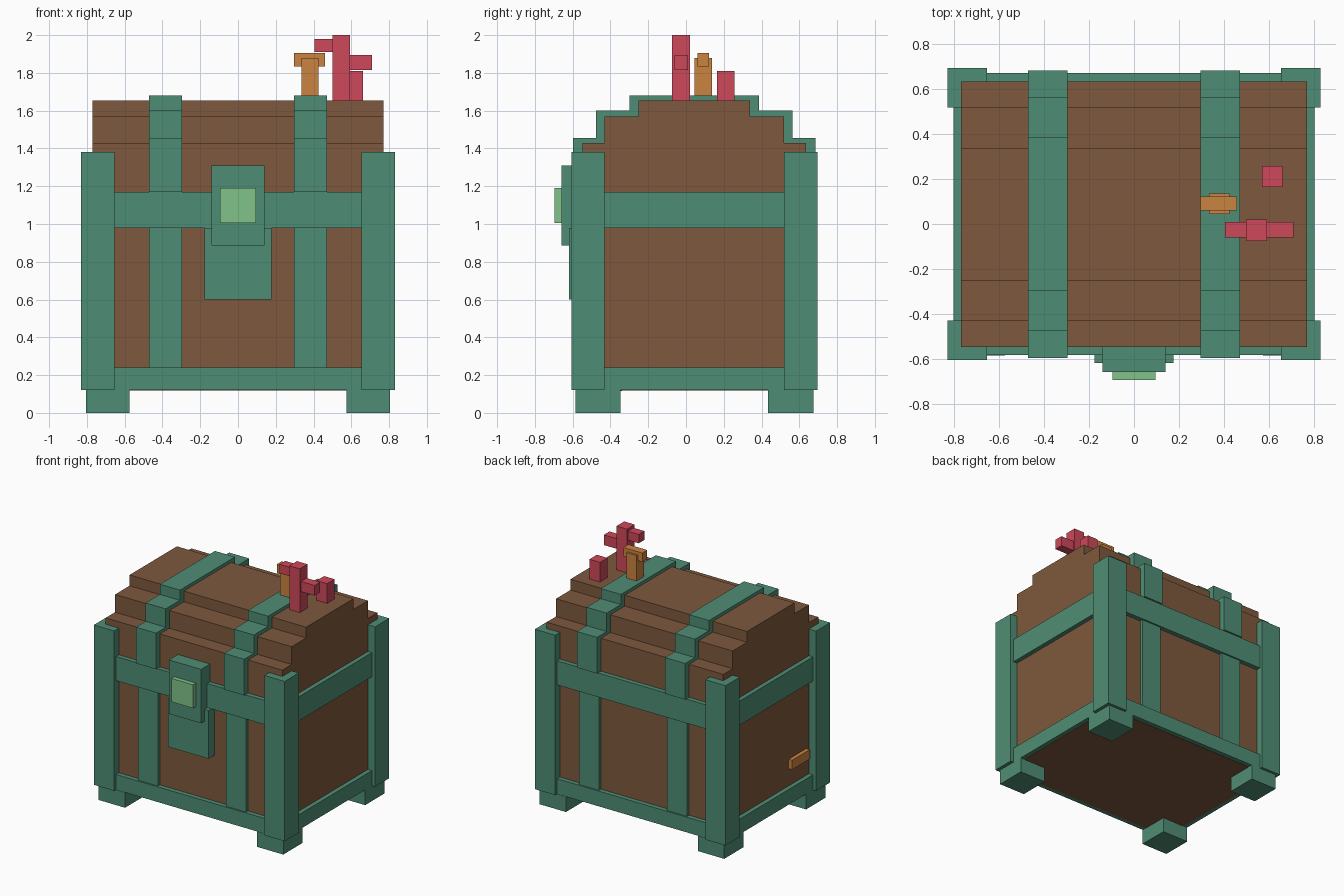
import bpy
import bmesh

cube = bpy.data.objects.get("Cube")
if cube:
    bpy.data.objects.remove(cube, do_unlink=True)

MID = 0.044  # front-to-back centre of the chest


def make_material(name, rgb):
    linear = [((c / 255 + 0.055) / 1.055) ** 2.4 for c in rgb] + [1.0]
    mat = bpy.data.materials.new(name)
    mat.use_nodes = True
    mat.diffuse_color = linear
    mat.node_tree.nodes["Principled BSDF"].inputs["Base Color"].default_value = linear
    return mat


wood = make_material("brown wood", (126, 89, 61))
metal = make_material("green metal", (79, 141, 117))
latch = make_material("pale green latch", (129, 194, 139))
orange = make_material("orange coral", (203, 131, 64))
pink = make_material("pink coral", (206, 72, 90))


def finish(name, bm, mat):
    bmesh.ops.recalc_face_normals(bm, faces=bm.faces)
    mesh = bpy.data.meshes.new(name)
    bm.to_mesh(mesh)
    bm.free()
    mesh.materials.append(mat)
    obj = bpy.data.objects.new(name, mesh)
    bpy.context.collection.objects.link(obj)
    return obj


def box(name, mat, xs, ys, zs):
    bm = bmesh.new()
    bmesh.ops.create_cube(bm, size=1)
    for v in bm.verts:
        v.co = [r[0] if c < 0 else r[1] for c, r in zip(v.co, (xs, ys, zs))]
    return finish(name, bm, mat)


def stepped_prism(name, mat, xs, bottom, steps):
    """Stepped section, symmetric front to back; steps are (half depth, top)."""
    side, z = [], bottom
    for half, top in steps:
        side += [(half, z), (half, top)]
        z = top
    outline = [(MID + h, z) for h, z in side]
    outline += [(MID - h, z) for h, z in reversed(side)]
    bm = bmesh.new()
    face = bm.faces.new([bm.verts.new((xs[0], y, z)) for y, z in outline])
    moved = bmesh.ops.extrude_face_region(bm, geom=[face])["geom"]
    verts = [g for g in moved if isinstance(g, bmesh.types.BMVert)]
    bmesh.ops.translate(bm, verts=verts, vec=(xs[1] - xs[0], 0, 0))
    return finish(name, bm, mat)


def span(sign, a, b):
    return sorted((sign * a, sign * b))


def depth(sign, a, b):
    return [MID + v for v in span(sign, a, b)]


# Wooden chest with stepped lid
stepped_prism("chest_body", wood, (-0.77, 0.77), 0.118,
              [(0.592, 1.43), (0.475, 1.57), (0.295, 1.655)])

# Horizontal bands, each built from four bars around the body
for label, zs in (("bottom", (0.12, 0.24)), ("middle", (0.98, 1.17))):
    for s, end in ((-1, "front"), (1, "back")):
        box(f"{label}_band_{end}", metal, (-0.805, 0.805), depth(s, 0.59, 0.628), zs)
    for s, side in ((-1, "right"), (1, "left")):
        box(f"{label}_band_{side}", metal, span(s, 0.768, 0.805), depth(1, -0.6, 0.6), zs)

# Corner posts, feet and straps
for sx, side in ((-1, "right"), (1, "left")):
    for sy, end in ((-1, "front"), (1, "back")):
        box(f"{end}_{side}_post", metal, span(sx, 0.655, 0.832), depth(sy, 0.475, 0.651), (0.12, 1.38))
        box(f"{end}_{side}_foot", metal, span(sx, 0.575, 0.805), depth(sy, 0.39, 0.63), (0, 0.12))
        box(f"{end}_{side}_lower_strap", metal, span(sx, 0.297, 0.472), depth(sy, 0.58, 0.616), (0.24, 0.98))
    stepped_prism(f"{side}_lid_strap", metal, span(sx, 0.297, 0.472), 1.17,
                  [(0.641, 1.455), (0.52, 1.6), (0.343, 1.68)])

# Lock
box("lock_lower_plate", metal, (-0.177, 0.177), (-0.62, -0.54), (0.6, 0.98))
box("lock_upper_plate", metal, (-0.14, 0.14), (-0.66, -0.54), (0.885, 1.31))
box("lock_latch", latch, (-0.095, 0.095), (-0.695, -0.65), (1.005, 1.19))

# Corals on the lid
box("orange_coral_stem", orange, (0.335, 0.425), (0.045, 0.137), (1.64, 1.88))
box("orange_coral_cap", orange, (0.296, 0.46), (0.06, 0.122), (1.835, 1.905))
box("pink_coral_stem", pink, (0.5, 0.592), (-0.075, 0.02), (1.64, 2.0))
box("pink_coral_right_arm", pink, (0.405, 0.51), (-0.06, 0.01), (1.91, 1.98))
box("pink_coral_left_arm", pink, (0.58, 0.71), (-0.06, 0.01), (1.815, 1.895))
box("pink_coral_stub", pink, (0.57, 0.662), (0.165, 0.258), (1.64, 1.81))

# Coral growing through the right side wall
box("side_coral_stem", orange, (-0.765, -0.7), (-0.42, -0.34), (0.116, 0.4))
box("side_coral_arm", orange, (-0.8, -0.7), (-0.4, -0.18), (0.375, 0.45))
